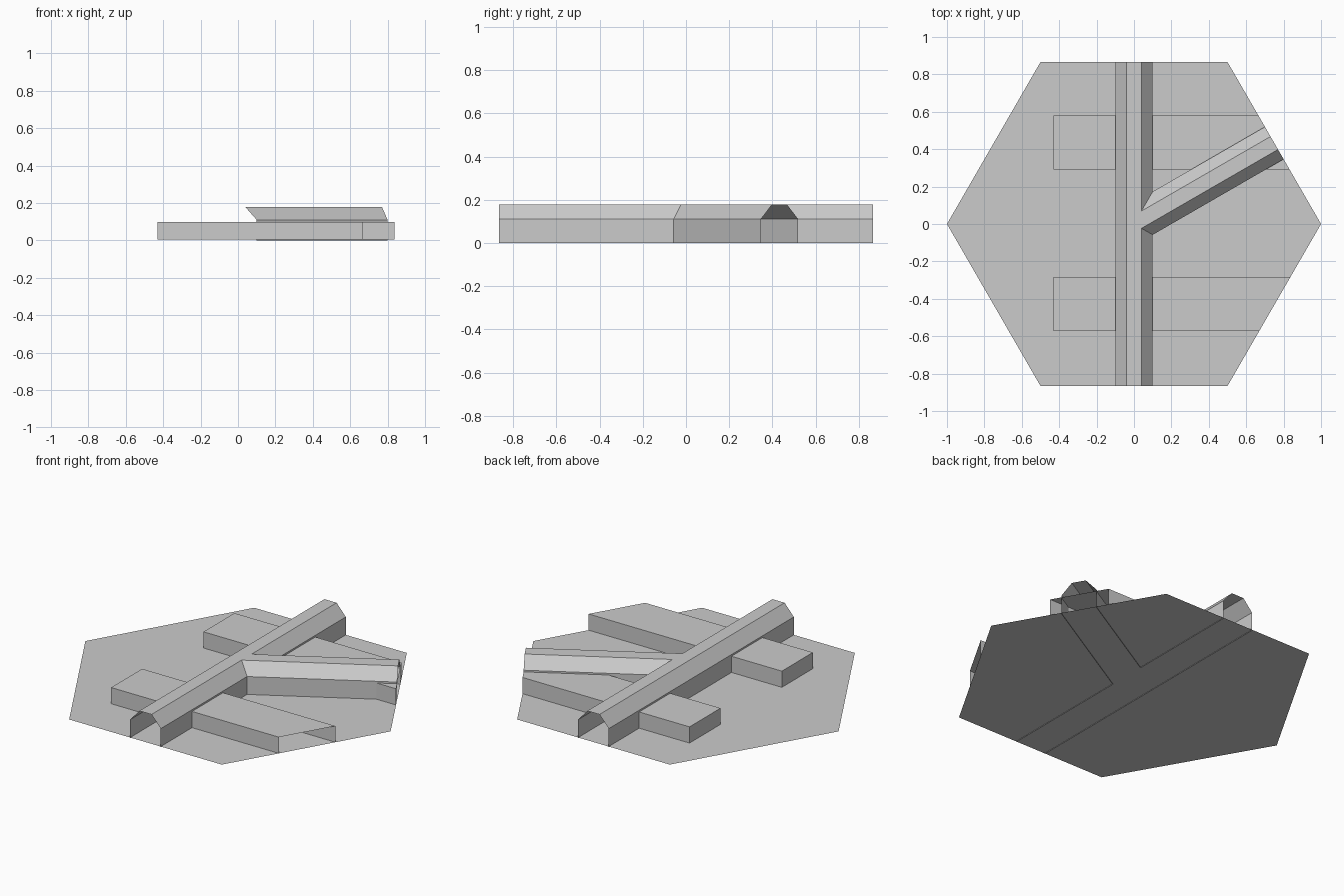
import bpy
from math import sqrt, cos, sin, pi
from mathutils import Vector

cube = bpy.data.objects.get("Cube")
if cube:
    bpy.data.objects.remove(cube, do_unlink=True)

grey = bpy.data.materials.new("light grey")
grey.use_nodes = True
colour = (0.6, 0.6, 0.6, 1)
grey.diffuse_color = colour
grey.node_tree.nodes["Principled BSDF"].inputs["Base Color"].default_value = colour

R3 = sqrt(3)
APOTHEM = R3 / 2
FLOOR = 0.004


def add_mesh(name, verts, faces):
    mesh = bpy.data.meshes.new(name)
    mesh.from_pydata(verts, [], faces)
    mesh.materials.append(grey)
    obj = bpy.data.objects.new(name, mesh)
    bpy.context.collection.objects.link(obj)
    return obj


def strip(name, start, end):
    """Open skin between two matching sections, listed left to right."""
    n = len(start)
    faces = [(i, i + 1, n + i + 1, n + i) for i in range(n - 1)]
    return add_mesh(name, start + end, faces)


# Half profile of a wall: distance from its centre line, height
half = [(0.04, 0.178), (0.1, 0.11), (0.1, 0)]

# Flat hexagonal ground
corners = [(cos(i * pi / 3), sin(i * pi / 3), FLOOR) for i in range(6)]
add_mesh("ground_plate", corners, [range(6)])

# Straight wall: left side and top run unbroken
unbroken = [(-w, z) for w, z in reversed(half)] + [half[0]]
strip("main_wall_left_and_top",
      [(x, -APOTHEM, z) for x, z in unbroken],
      [(x, APOTHEM, z) for x, z in unbroken])

# Right side of the straight wall is mitred around the branch
south_mitre = [(w, -w / R3, z) for w, z in half]
north_mitre = [(w, w * R3, z) for w, z in half]
strip("main_wall_right_front", [(w, -APOTHEM, z) for w, z in half], south_mitre)
strip("main_wall_right_back", north_mitre, [(w, APOTHEM, z) for w, z in half])

# Branch wall running out to the middle of a hexagon side
along = Vector((R3 / 2, 0.5, 0))
across = Vector((-0.5, R3 / 2, 0))
profile = list(reversed(half)) + [(-w, z) for w, z in half]
branch_end = [along * APOTHEM + across * w + Vector((0, 0, z)) for w, z in profile]
strip("branch_wall", list(reversed(north_mitre)) + south_mitre, branch_end)


# Low blocks passing under the wall, open where the hexagon edge cuts them
def block(name, y_mid):
    y0, y1 = y_mid - 0.145, y_mid + 0.145
    outline = [(1 - abs(y0) / R3, y0), (-0.43, y0), (-0.43, y1), (1 - abs(y1) / R3, y1)]
    verts = [(x, y, z) for z in (FLOOR, 0.1) for x, y in outline]
    sides = [(i + 1, i, i + 4, i + 5) for i in range(3)]
    add_mesh(name, verts, sides + [(7, 6, 5, 4)])


block("front_block", -0.428)
block("back_block", 0.436)
